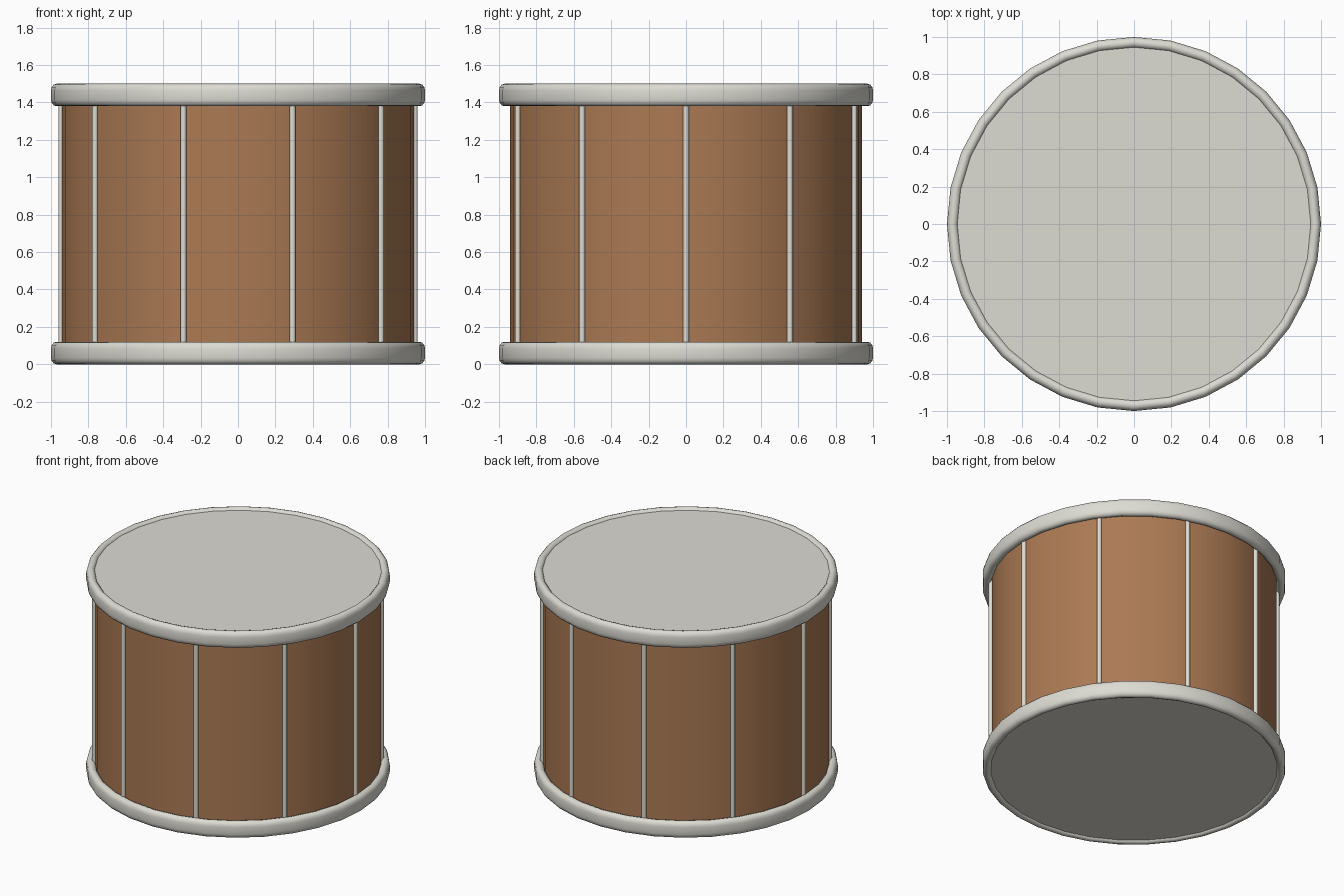
import bpy, bmesh, math
from mathutils import Matrix

if "Cube" in bpy.data.objects:
    bpy.data.objects.remove(bpy.data.objects["Cube"])

SIDES = 32


def material(name, rgb):
    m = bpy.data.materials.new(name)
    m.diffuse_color = (*rgb, 1)
    m.use_nodes = True
    m.node_tree.nodes["Principled BSDF"].inputs["Base Color"].default_value = m.diffuse_color
    return m


wood = material("warm wood", (0.41, 0.195, 0.088))
ivory = material("ivory white", (0.72, 0.71, 0.65))


def finish(name, bm, mat):
    bmesh.ops.recalc_face_normals(bm, faces=bm.faces)
    me = bpy.data.meshes.new(name)
    bm.to_mesh(me)
    bm.free()
    ob = bpy.data.objects.new(name, me)
    bpy.context.collection.objects.link(ob)
    me.materials.append(mat)
    bpy.ops.object.select_all(action='DESELECT')
    ob.select_set(True)
    bpy.context.view_layer.objects.active = ob
    bpy.ops.object.shade_smooth_by_angle(angle=math.radians(40))
    return ob


def cylinder(name, radius, z0, z1, mat, sides=SIDES, x=0, y=0, caps=True):
    bm = bmesh.new()
    bmesh.ops.create_cone(bm, segments=sides, radius1=radius, radius2=radius,
                          depth=z1 - z0, cap_ends=caps,
                          matrix=Matrix.Translation((x, y, (z0 + z1) / 2)))
    return finish(name, bm, mat)


def hoop(name, zc, mat):
    # rounded upright section swept around the drum
    section = []
    for k, (sx, sz) in enumerate([(1, 1), (-1, 1), (-1, -1), (1, -1)]):
        for i in range(4):
            a = math.pi / 2 * (k + i / 3)
            r = 0.97 + 0.03 * math.cos(a)
            z = zc + sz * 0.025 + 0.035 * math.sin(a)
            if not section or math.dist(section[-1], (r, z)) > 1e-4:
                section.append((r, z))
    bm = bmesh.new()
    rings = []
    for s in range(SIDES):
        t = math.tau * s / SIDES
        rings.append([bm.verts.new((r * math.cos(t), r * math.sin(t), z)) for r, z in section])
    n = len(section)
    for s in range(SIDES):
        a, b = rings[s], rings[(s + 1) % SIDES]
        for i in range(n):
            j = (i + 1) % n
            bm.faces.new((a[i], b[i], b[j], a[j]))
    return finish(name, bm, mat)


# Wooden body
cylinder("shell", 0.942, 0.05, 1.45, wood, caps=False)

# Rims and skins at both ends
hoop("bottom_hoop", 0.06, ivory)
hoop("top_hoop", 1.44, ivory)
cylinder("bottom_head", 0.945, 0.015, 0.05, ivory)
cylinder("top_head", 0.945, 1.45, 1.485, ivory)

# Ten tension rods around the shell
for i in range(10):
    t = math.tau * i / 10
    cylinder(f"tension_rod_{i + 1}", 0.016, 0.06, 1.44, ivory, sides=12,
             x=0.945 * math.cos(t), y=0.945 * math.sin(t))
